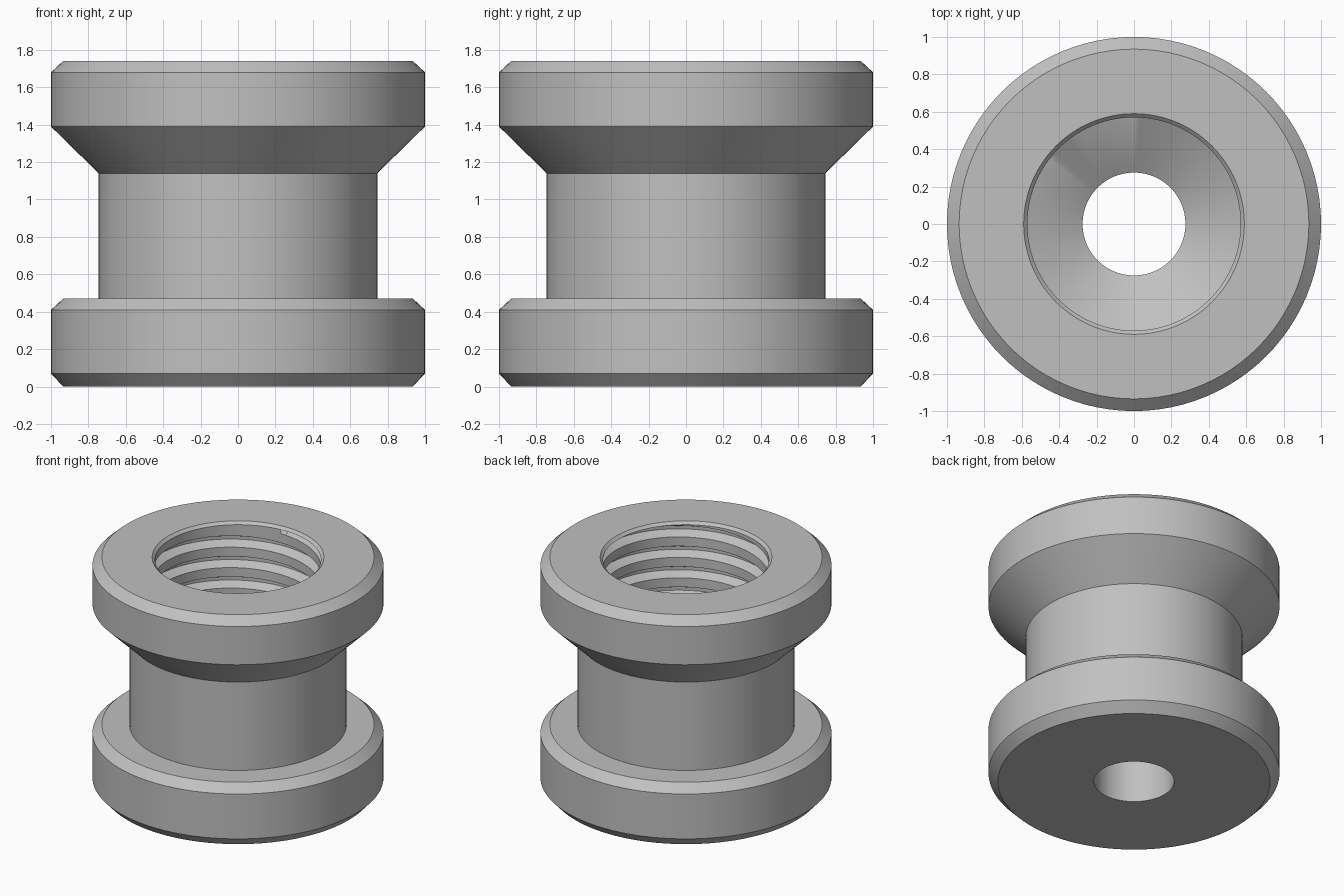
import bpy, bmesh, math

cube = bpy.data.objects.get("Cube")
if cube:
    bpy.data.objects.remove(cube, do_unlink=True)

SEGMENTS = 96
PITCH = 0.155
BORE, ROOT = 0.57, 0.635
THREAD_LOW, THREAD_TOP = 0.65, 1.72

metal = bpy.data.materials.new("grey_metal")
metal.use_nodes = True
colour = (0.53, 0.53, 0.53, 1)
metal.diffuse_color = colour
metal.node_tree.nodes["Principled BSDF"].inputs["Base Color"].default_value = colour


def sweep(bm, rows, point):
    """Bridge a grid of columns around the axis; point(row, angle) gives radius, height."""
    columns = []
    for i in range(SEGMENTS + 1):
        a = 2 * math.pi * i / SEGMENTS
        column = []
        for row in rows:
            r, z = point(row, a)
            column.append(bm.verts.new((r * math.cos(a), r * math.sin(a), z)))
        columns.append(column)
    for left, right in zip(columns, columns[1:]):
        for k in range(len(rows) - 1):
            bm.faces.new((left[k], right[k], right[k + 1], left[k + 1]))


bm = bmesh.new()

# Flanged outside, from the cone's upper edge down the hole, round and back to the bore mouth
profile = [
    (BORE, THREAD_LOW), (0.275, 0.47), (0.275, 0), (0.935, 0),
    (1, 0.07), (1, 0.41), (0.935, 0.47), (0.745, 0.47),
    (0.745, 1.14), (1, 1.39), (1, 1.68), (0.935, 1.74),
    (0.59, 1.74), (BORE, THREAD_TOP),
]
sweep(bm, profile, lambda row, a: row)

# Helical internal thread, trimmed flat at both ends
tooth = [(0, BORE), (0.45, BORE), (0.65, ROOT), (0.8, ROOT)]
turns = math.ceil((THREAD_TOP - THREAD_LOW) / PITCH) + 1
thread = [(turn + t, r) for turn in range(-1, turns + 1) for t, r in tooth]


def thread_point(row, a):
    z = THREAD_LOW + PITCH * (row[0] + a / (2 * math.pi))
    if z <= THREAD_LOW or z >= THREAD_TOP:
        return BORE, min(max(z, THREAD_LOW), THREAD_TOP)
    return row[1], z


sweep(bm, thread[::-1], thread_point)

bmesh.ops.remove_doubles(bm, verts=bm.verts, dist=0.0005)
bmesh.ops.recalc_face_normals(bm, faces=bm.faces)
mesh = bpy.data.meshes.new("threaded_spool")
bm.to_mesh(mesh)
bm.free()
mesh.materials.append(metal)

spool = bpy.data.objects.new("threaded_spool", mesh)
bpy.context.collection.objects.link(spool)
bpy.context.view_layer.objects.active = spool
spool.select_set(True)
bpy.ops.object.shade_smooth_by_angle(angle=math.radians(25))
